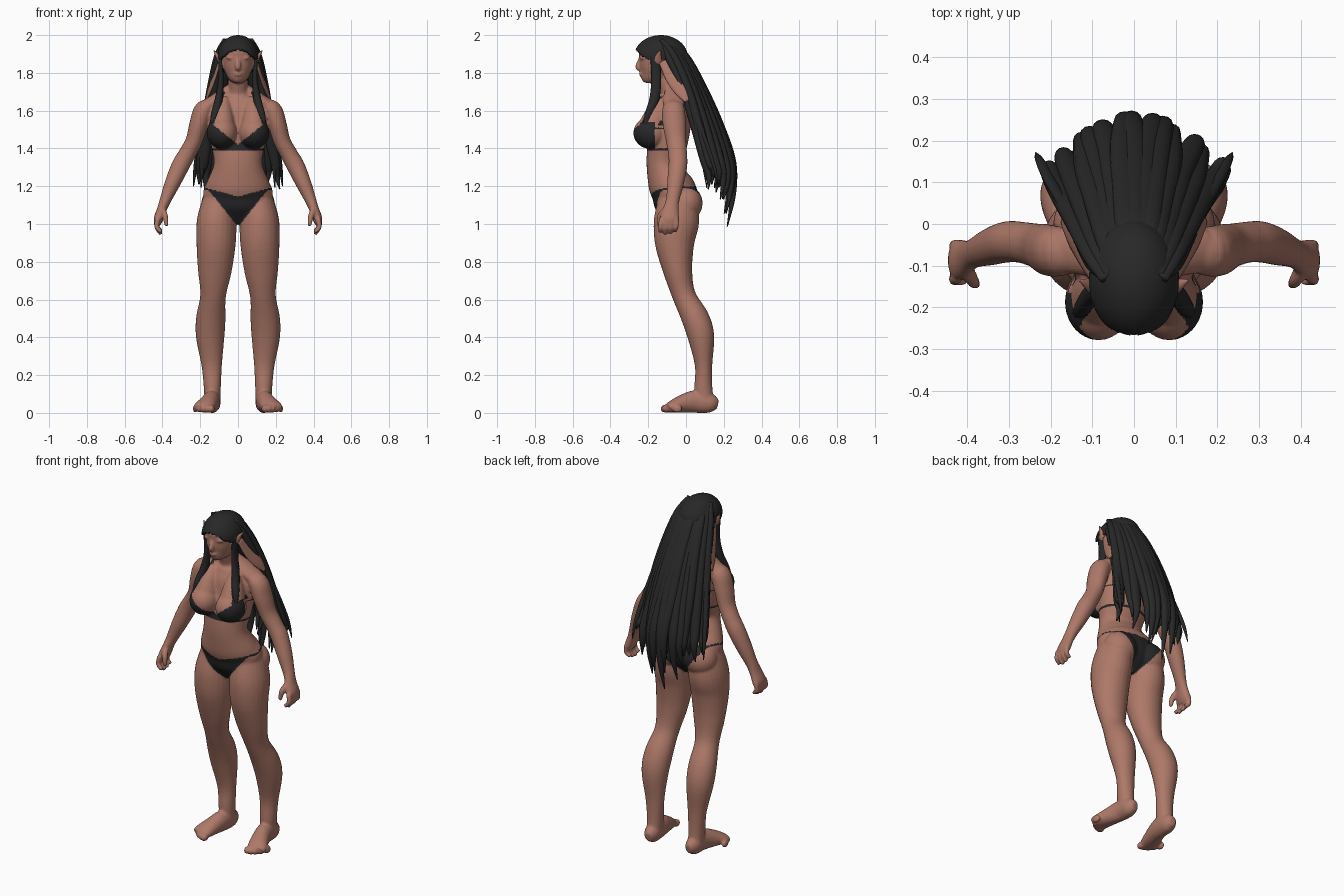
import bpy, bmesh, math, random
from mathutils import Vector, Matrix

random.seed(4)
if bpy.data.objects.get("Cube"):
    bpy.data.objects.remove(bpy.data.objects["Cube"], do_unlink=True)


def material(name, red, green, blue):
    mat = bpy.data.materials.new(name)
    mat.use_nodes = True
    mat.diffuse_color = (red, green, blue, 1)
    shader = mat.node_tree.nodes["Principled BSDF"]
    shader.inputs["Base Color"].default_value = (red, green, blue, 1)
    shader.inputs["Roughness"].default_value = 0.8
    return mat


skin = material("warm brown skin", 0.42, 0.19, 0.14)
cloth = material("black cloth", 0.02, 0.02, 0.022)
hair = material("black hair", 0.021, 0.021, 0.021)


def smooth_path(points, steps):
    """Catmull-Rom interpolation of (x, y, z, half width, half depth) rows."""
    rows = [Vector(p) for p in points]
    rows = [rows[0]] + rows + [rows[-1]]
    result = []
    for i in range(1, len(rows) - 2):
        a, b, c, d = rows[i - 1:i + 3]
        for s in range(steps):
            t = s / steps
            result.append(0.5 * (2 * b + (c - a) * t + (2 * a - 5 * b + 4 * c - d) * t * t
                                 + (3 * b - a - 3 * c + d) * t ** 3))
    return result + [rows[-1]]


def tube(bm, points, flip=1, sides=16, steps=5):
    """Closed tube with elliptical sections whose width follows the x axis."""
    rows = smooth_path(points, steps)
    centres = [Vector((flip * r[0], r[1], r[2])) for r in rows]
    rings = []
    for i, row in enumerate(rows):
        last = len(rows) - 1
        along = (centres[min(i + 1, last)] - centres[max(i - 1, 0)]).normalized()
        side = Vector((1, 0, 0))
        side = (side - along * side.dot(along)).normalized()
        depth = along.cross(side)
        wide, deep = max(row[3], 0.002), max(row[4], 0.002)
        ring = []
        for k in range(sides):
            angle = math.tau * k / sides
            ring.append(bm.verts.new(centres[i] + side * wide * math.cos(angle)
                                     + depth * deep * math.sin(angle)))
        rings.append(ring)
    for low, high in zip(rings, rings[1:]):
        for k in range(sides):
            n = (k + 1) % sides
            bm.faces.new((low[k], low[n], high[n], high[k]))
    bm.faces.new(rings[0])
    bm.faces.new(rings[-1])


def pair(bm, points, **options):
    for flip in (1, -1):
        tube(bm, points, flip, **options)


def blob(bm, centre, radii, mirrored=True):
    for flip in ((1, -1) if mirrored else (1,)):
        place = Matrix.Translation((flip * centre[0], centre[1], centre[2]))
        bmesh.ops.create_uvsphere(bm, u_segments=24, v_segments=16, radius=1,
                                  matrix=place @ Matrix.Diagonal((*radii, 1)))


def finish(bm, name, mat):
    bmesh.ops.recalc_face_normals(bm, faces=bm.faces)
    mesh = bpy.data.meshes.new(name)
    bm.to_mesh(mesh)
    bm.free()
    mesh.materials.append(mat)
    mesh.shade_smooth()
    obj = bpy.data.objects.new(name, mesh)
    bpy.context.collection.objects.link(obj)
    return obj


def bake(obj, *mats):
    """Replace the mesh by its modified result."""
    graph = bpy.context.evaluated_depsgraph_get()
    mesh = bpy.data.meshes.new_from_object(obj.evaluated_get(graph))
    obj.modifiers.clear()
    obj.data = mesh
    mesh.materials.clear()
    for mat in mats:
        mesh.materials.append(mat)
    mesh.shade_smooth()
    return mesh


# Torso and neck
bm = bmesh.new()
tube(bm, [(0, -.05, 1, .04, .05), (0, -.05, 1.08, .16, .11), (0, -.06, 1.16, .185, .12),
          (0, -.09, 1.22, .165, .112), (0, -.117, 1.32, .128, .092), (0, -.1, 1.42, .143, .105),
          (0, -.08, 1.52, .155, .105), (0, -.073, 1.6, .155, .1), (0, -.072, 1.66, .11, .078),
          (0, -.077, 1.7, .06, .06), (0, -.1, 1.76, .052, .055), (0, -.12, 1.82, .05, .05)], sides=32)
pair(bm, [(.03, -.075, 1.73, .02, .03), (.1, -.068, 1.672, .03, .055), (.165, -.063, 1.625, .035, .055)])

# Bust and seat
pair(bm, [(.07, -.11, 1.66, .03, .035), (.08, -.15, 1.59, .055, .06), (.085, -.178, 1.51, .072, .078)])
blob(bm, (.085, -.187, 1.482), (.081, .092, .085))
blob(bm, (.097, .0, 1.11), (.097, .088, .095))

# Head, nose, lips, brows and pointed ears
tube(bm, [(0, -.188, 1.745, .02, .03), (0, -.185, 1.765, .045, .057), (0, -.17, 1.8, .066, .077),
          (0, -.156, 1.85, .08, .094), (0, -.145, 1.9, .085, .107), (0, -.14, 1.95, .075, .09),
          (0, -.14, 1.975, .04, .05)], sides=32)
tube(bm, [(0, -.242, 1.875, .011, .01), (0, -.255, 1.833, .015, .014), (0, -.243, 1.818, .012, .012)])
blob(bm, (0, -.238, 1.793), (.022, .011, .012), False)
blob(bm, (.035, -.226, 1.88), (.028, .02, .01))
pair(bm, [(.075, -.16, 1.825, .012, .016), (.095, -.15, 1.86, .012, .026),
          (.11, -.145, 1.89, .01, .018), (.13, -.135, 1.922, .005, .005)])

# Legs
pair(bm, [(.1, -.04, 1.15, .08, .1), (.113, -.05, 1.02, .104, .12), (.116, -.06, .9, .104, .105),
          (.123, -.043, .75, .089, .077), (.132, -.01, .62, .068, .062), (.144, .05, .5, .078, .073),
          (.147, .08, .4, .075, .07), (.139, .093, .25, .054, .046), (.136, .092, .13, .045, .048),
          (.136, .1, .05, .042, .05)], sides=24)
blob(bm, (.13, -.045, .635), (.04, .03, .045))

# Feet and toes
pair(bm, [(.13, .168, .045, .02, .025), (.135, .13, .052, .042, .052), (.14, .05, .06, .045, .06),
          (.158, -.02, .048, .05, .048), (.178, -.075, .033, .056, .032), (.187, -.1, .024, .05, .022)])
for i in range(5):
    blob(bm, (.142 + .021 * i, -.11 + .004 * i * i, .022), (.019 - .0015 * i, .026, .021))

# Arms and palms
pair(bm, [(.12, -.065, 1.61, .04, .05), (.178, -.066, 1.605, .052, .06), (.207, -.062, 1.53, .05, .062),
          (.233, -.052, 1.44, .045, .054), (.27, -.044, 1.37, .046, .05), (.304, -.043, 1.31, .048, .05),
          (.345, -.055, 1.22, .042, .045), (.383, -.07, 1.13, .031, .036), (.402, -.08, 1.08, .026, .042),
          (.42, -.086, 1.03, .026, .05), (.426, -.09, 1, .018, .044)])

# Fingers and thumbs
for i in range(4):
    y = -.13 + .027 * i
    drop = .012 * abs(i - 1.3)
    pair(bm, [(.424, y, 1.03, .014, .014), (.43, y - .004, .985, .014, .014),
              (.405, y - .008, .942 + drop, .011, .011)], sides=10)
pair(bm, [(.405, -.1, 1.08, .018, .018), (.387, -.135, 1.045, .016, .016), (.378, -.145, .99, .011, .011)])

# Fuse the skin into one surface
body = finish(bm, "body", skin)
fuse = body.modifiers.new("fuse", "REMESH")
fuse.mode = "VOXEL"
fuse.voxel_size = 0.006
relax = body.modifiers.new("relax", "SMOOTH")
relax.factor = 0.5
relax.iterations = 7
mesh = bake(body, skin, cloth)


def is_cloth(p):
    x, y, z = abs(p.x), p.y, p.z
    if x > 0.235:
        return False
    # Cups, neck straps and back strings of the top
    if y < -0.165 and 1.398 < z < min(1.42 + 0.8 * x, 1.56):
        return True
    if y < -0.06 and 1.52 < z < 1.7 and abs(x - 0.13 + 0.35 * (z - 1.55)) < 0.009:
        return True
    if 1.388 < z < 1.4 or (1.502 < z < 1.511 and 0.1 < x < 0.16 and y > -0.17):
        return x < 0.175
    # Front and back panels of the bottom, joined by side strings
    top = 1.145 + 0.27 * x if y < -0.06 else 1.2
    slope = 1.25 if y < -0.06 else 1.35
    return min(0.985 + slope * x, top - 0.011) < z < top


for face in mesh.polygons:
    face.material_index = int(is_cloth(face.center))

# Hair cap with a face opening
bm = bmesh.new()
bmesh.ops.create_uvsphere(bm, u_segments=72, v_segments=48, radius=1, matrix=Matrix.Translation(
    (0, -.133, 1.885)) @ Matrix.Diagonal((.108, .142, .115, 1)))
opening = []
for f in bm.faces:
    c = f.calc_center_median()
    if (c.y < -0.165 and c.z < 1.926 - 6 * c.x ** 2) or (c.y < -0.1 and c.z < 1.87):
        opening.append(f)
bmesh.ops.delete(bm, geom=opening, context="FACES")
cap = finish(bm, "hair_cap", hair)
thick = cap.modifiers.new("thickness", "SOLIDIFY")
thick.thickness = 0.012
thick.offset = -1


def back_lock(bm, t, lift, tip, width):
    """One lock at sideways position t, falling from the crown to height tip."""
    b = max(0, 1 - t * t)
    sway = random.uniform(-.016, .016)
    tube(bm, [(.06 * t, -.13 + .03 * b, 1.972, width * .7, .012),
              (.093 * t, -.07 + .06 * b + lift, 1.89, width, .022),
              (.132 * t, .005 + .08 * b + lift, 1.72, width, .024),
              (.165 * t, .065 + .11 * b + lift, 1.52, width, .024),
              (.19 * t + sway, .115 + .125 * b + lift, 1.33, width * .85, .022),
              (.2 * t + sway, .14 + .105 * b + lift, (1.33 + tip) / 2, width * .55, .016),
              (.2 * t + 2 * sway, .14 + .075 * b + lift, tip, .003, .003)], sides=12)


# Long back hair in two layers
bm = bmesh.new()
for i in range(13):
    t = (i - 6) / 6
    back_lock(bm, t, random.uniform(-.006, .006), .97 + .23 * abs(t) + random.uniform(0, .09), .033)
for i in range(8):
    t = (i - 3.5) / 3.7
    back_lock(bm, t, -.03, 1.2 + random.uniform(-.05, .05), .03)
finish(bm, "back_hair", hair)

# Loose side strands
bm = bmesh.new()
pair(bm, [(.09, -.05, 1.86, .014, .012), (.15, .02, 1.68, .014, .012), (.2, .1, 1.45, .014, .012),
          (.225, .15, 1.3, .011, .009), (.235, .17, 1.2, .002, .002)], sides=10)
pair(bm, [(.1, -.05, 1.82, .012, .012), (.16, .03, 1.62, .016, .014), (.185, .08, 1.4, .018, .014),
          (.195, .11, 1.19, .002, .002)], sides=10)
finish(bm, "side_strands", hair)

# Front locks over the chest
bm = bmesh.new()
pair(bm, [(.096, -.165, 1.9, .01, .025), (.09, -.158, 1.77, .014, .026), (.102, -.168, 1.66, .021, .026),
          (.125, -.203, 1.57, .02, .018), (.142, -.225, 1.48, .004, .004)], sides=12)
finish(bm, "front_locks", hair)

# Brown locks behind the ears
bm = bmesh.new()
pair(bm, [(.097, -.125, 1.86, .008, .02), (.122, -.08, 1.78, .009, .032), (.15, -.03, 1.71, .009, .034),
          (.17, .005, 1.65, .006, .012)], sides=12)
finish(bm, "ear_locks", skin)
